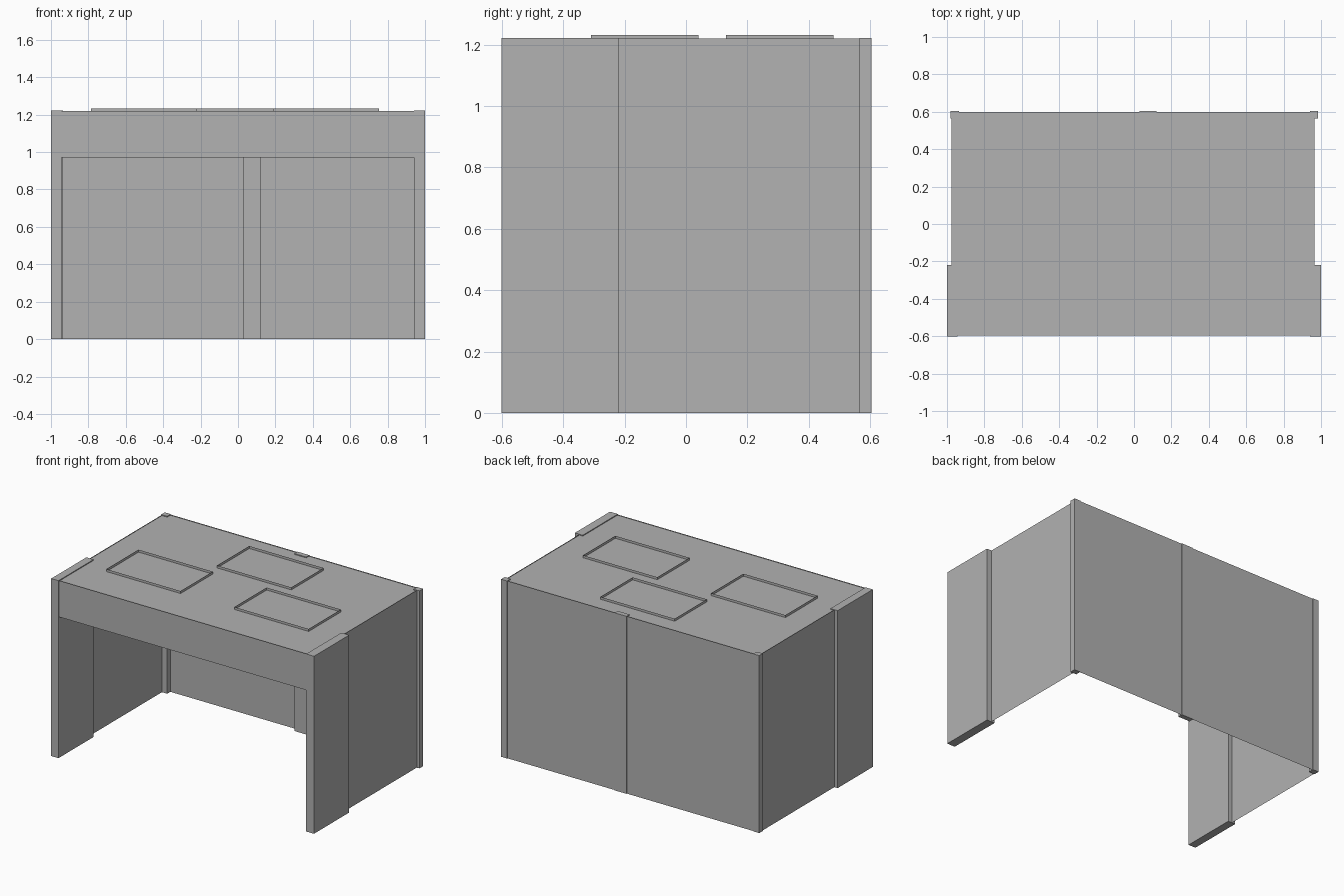
import bpy
import bmesh

cube = bpy.data.objects.get("Cube")
if cube:
    bpy.data.objects.remove(cube, do_unlink=True)

grey = bpy.data.materials.new("plain grey")
grey.use_nodes = True
colour = (0.445, 0.445, 0.445, 1)
grey.diffuse_color = colour
grey.node_tree.nodes["Principled BSDF"].inputs["Base Color"].default_value = colour

ROOF, TOP = 1.215, 1.22
LEFT, RIGHT = 0.965, -0.975
FRONT, BACK = -0.597, 0.60


def finish(name, bm):
    mesh = bpy.data.meshes.new(name)
    bm.to_mesh(mesh)
    bm.free()
    mesh.materials.append(grey)
    obj = bpy.data.objects.new(name, mesh)
    bpy.context.collection.objects.link(obj)
    return obj


def box(name, xs, ys, zs, open_ends=False):
    """Box between limits; open_ends leaves only the four upright sides."""
    bm = bmesh.new()
    bmesh.ops.create_cube(bm, size=1)
    for v in bm.verts:
        v.co = [lim[0] if c < 0 else lim[1] for c, lim in zip(v.co, (xs, ys, zs))]
    bm.normal_update()
    if open_ends:
        ends = [f for f in bm.faces if abs(f.normal.z) > 0.5]
        bmesh.ops.delete(bm, geom=ends, context='FACES_ONLY')
    return finish(name, bm)


def sheet(name, start, end, zs):
    """Thin upright wall from start to end in plan."""
    bm = bmesh.new()
    corners = [(*start, zs[0]), (*end, zs[0]), (*end, zs[1]), (*start, zs[1])]
    bm.faces.new([bm.verts.new(c) for c in corners])
    return finish(name, bm)


# Thin walls and the beam over the open front
sheet("back_wall", (LEFT, BACK), (RIGHT, BACK), (0, TOP))
sheet("left_wall", (LEFT, FRONT), (LEFT, BACK), (0, TOP))
sheet("right_wall", (RIGHT, BACK), (RIGHT, FRONT), (0, TOP))
sheet("front_header", (-0.945, FRONT), (0.945, FRONT), (0.97, TOP))

# Flat roof
bm = bmesh.new()
plan = [(RIGHT, FRONT), (LEFT, FRONT), (LEFT, BACK), (RIGHT, BACK)]
bm.faces.new([bm.verts.new((x, y, ROOF)) for x, y in plan])
finish("roof", bm)

# Pillars
pillars = {
    "front_left_pillar": ((0.94, 1.0), (-0.602, -0.22)),
    "front_right_pillar": ((-1.0, -0.945), (-0.602, -0.22)),
    "back_left_pillar": ((0.94, 0.985), (0.565, 0.604)),
    "back_right_pillar": ((-0.98, -0.935), (0.565, 0.604)),
    "back_middle_pillar": ((0.03, 0.12), (0.57, 0.604)),
}
for name, (xs, ys) in pillars.items():
    box(name, xs, ys, (0, TOP + 0.001))

# Low open kerbs on the roof
for name, x, y in (("right", -0.785, -0.31), ("left", 0.19, -0.31), ("back", -0.25, 0.13)):
    box(name + "_roof_kerb", (x, x + 0.565), (y, y + 0.35), (ROOF, 1.232), open_ends=True)
